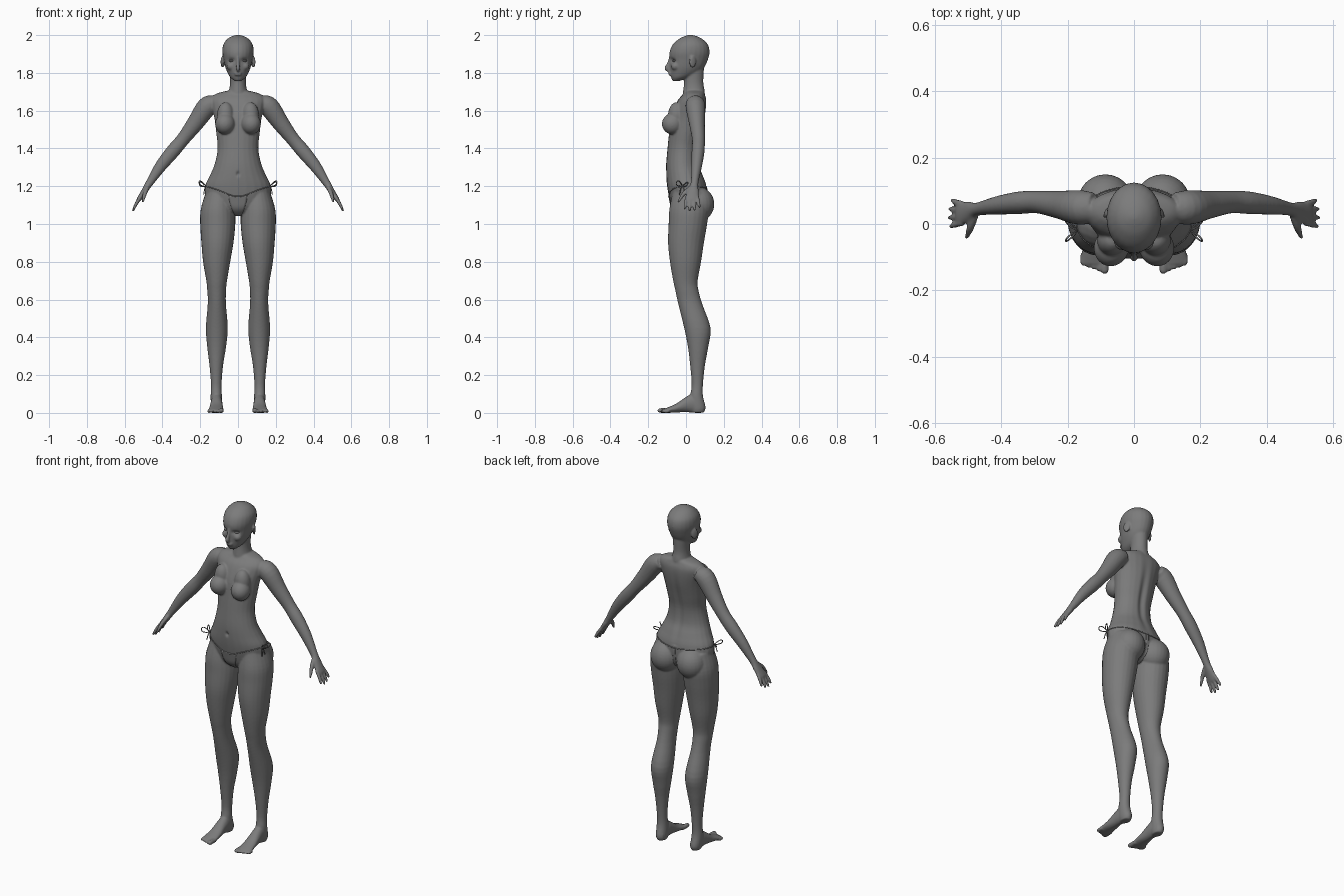
import bpy, bmesh, math
from mathutils import Vector, Matrix
from mathutils.bvhtree import BVHTree

cube = bpy.data.objects.get("Cube")
if cube:
    bpy.data.objects.remove(cube, do_unlink=True)

grey = bpy.data.materials.new("mid grey")
grey.use_nodes = True
grey.diffuse_color = (0.2, 0.2, 0.2, 1)
grey.node_tree.nodes["Principled BSDF"].inputs["Base Color"].default_value = grey.diffuse_color

X, Y, Z = Vector((1, 0, 0)), Vector((0, 1, 0)), Vector((0, 0, 1))
SEG, STEPS = 24, 4


def add_object(name, data):
    obj = bpy.data.objects.new(name, data)
    bpy.context.collection.objects.link(obj)
    data.materials.append(grey)
    return obj


def spline(rows):
    """Smooth curve through rows of numbers."""
    pts = [Vector(r) for r in rows]
    pts = [pts[0] * 2 - pts[1]] + pts + [pts[-1] * 2 - pts[-2]]
    out = []
    for p, q, r, s in zip(pts, pts[1:], pts[2:], pts[3:]):
        for k in range(STEPS):
            t = k / STEPS
            out.append(q + (r - p) * (t / 2) + (p * 2 - q * 5 + r * 4 - s) * (t * t / 2)
                       + (q * 3 - p - r * 3 + s) * (t ** 3 / 2))
    return out + [pts[-2]]


def skin(bm, rings):
    """Closed tube from rings of (centre, half axis, half axis)."""
    loops = []
    for c, u, v in rings:
        angles = [math.tau * i / SEG for i in range(SEG)]
        loops.append([bm.verts.new(c + u * math.cos(a) + v * math.sin(a)) for a in angles])
    for lo, hi in zip(loops, loops[1:]):
        for i in range(SEG):
            j = (i + 1) % SEG
            bm.faces.new((lo[i], lo[j], hi[j], hi[i]))
    bm.faces.new(loops[0][::-1])
    bm.faces.new(loops[-1])


def stack(bm, rows):
    """Level slices: z, centre x, half width, front y, back y."""
    skin(bm, [(Vector((x, (f + b) / 2, z)), X * w, Y * ((b - f) / 2))
              for z, x, w, f, b in spline(rows)])


def slices(bm, rows):
    """Upright slices: y, centre x, half width, bottom z, top z."""
    skin(bm, [(Vector((x, y, (lo + hi) / 2)), X * w, Z * ((hi - lo) / 2))
              for y, x, w, lo, hi in spline(rows)])


def limb(bm, rows):
    """Tube along a path: x, y, z, thickness, depth."""
    pts = spline(rows)
    rings = []
    for i, p in enumerate(pts):
        t = (pts[min(i + 1, len(pts) - 1)] - pts[max(i - 1, 0)]).to_3d().normalized()
        u = t.cross(Y).normalized()
        rings.append((p.to_3d(), u * p[3], u.cross(t) * p[4]))
    skin(bm, rings)


def ball(bm, centre, radii, turn=0):
    m = Matrix.Translation(centre) @ Matrix.Rotation(turn, 4, "Z") @ Matrix.Diagonal((*radii, 1))
    bmesh.ops.create_uvsphere(bm, u_segments=24, v_segments=16, radius=1, matrix=m)


# Parts of the left side, mirrored below
bm = bmesh.new()
# leg
stack(bm, [(1.17, .1, .07, -.07, .1), (1.08, .107, .09, -.088, .12), (1, .107, .093, -.092, .112),
           (.9, .109, .085, -.095, .095), (.8, .113, .072, -.085, .08), (.7, .113, .055, -.068, .062),
           (.65, .113, .05, -.057, .066), (.58, .112, .048, -.042, .085), (.45, .112, .058, -.01, .13),
           (.35, .113, .05, .01, .118), (.25, .115, .036, .022, .1), (.15, .115, .028, .03, .09),
           (.09, .115, .03, .022, .09), (.03, .113, .03, .02, .104), (.002, .112, .024, .03, .095)])
# foot and toes
slices(bm, [(.09, .112, .024, 0, .06), (.04, .113, .03, 0, .1), (0, .114, .032, .004, .085),
            (-.05, .115, .037, .002, .05), (-.1, .117, .042, 0, .028), (-.12, .118, .036, .002, .02)])
for i in range(5):
    x, r, tip = .088 + .0165 * i, (.0125 if i == 0 else .0085), -.15 + .006 * i
    slices(bm, [(-.09, x, r, 0, 2 * r), (tip + .012, x, r, 0, 2 * r), (tip, x, r / 2, r / 2, r * 1.5)])
# arm and palm
limb(bm, [(.12, .05, 1.645, .04, .045), (.165, .05, 1.62, .053, .052), (.225, .058, 1.535, .045, .042),
          (.29, .066, 1.45, .036, .034), (.345, .064, 1.385, .037, .034), (.41, .056, 1.305, .031, .028),
          (.47, .045, 1.215, .02, .02), (.495, .038, 1.175, .016, .03), (.525, .03, 1.13, .012, .036),
          (.53, .03, 1.12, .008, .034)])
# fingers and thumb
for i, reach in enumerate((.058, .068, .063, .048)):
    y, fan = .003 + .019 * i, (i - 1.4) * .008
    limb(bm, [(.515, y, 1.145, .009, .009), (.528 + reach * .2, y + fan / 2, 1.135 - reach / 2, .009, .009),
              (.53 + reach * .4, y + fan, 1.135 - reach, .006, .006)])
limb(bm, [(.48, .025, 1.19, .011, .014), (.493, -.012, 1.16, .011, .011), (.505, -.042, 1.115, .006, .006)])
# chest, seat, ear and cheek
ball(bm, (.068, -.07, 1.53), (.053, .058, .056), .25)
ball(bm, (.066, -.05, 1.575), (.045, .045, .07))
ball(bm, (.086, .066, 1.105), (.084, .084, .09))
ball(bm, (.082, .035, 1.858), (.007, .02, .032), .45)
ball(bm, (.036, -.055, 1.835), (.024, .024, .022))
bmesh.ops.recalc_face_normals(bm, faces=bm.faces)
dup = bmesh.ops.duplicate(bm, geom=bm.verts[:] + bm.edges[:] + bm.faces[:])["geom"]
for v in dup:
    if isinstance(v, bmesh.types.BMVert):
        v.co.x *= -1

# torso
stack(bm, [(1.045, 0, .03, -.04, .05), (1.08, 0, .11, -.075, .09), (1.13, 0, .168, -.088, .11),
           (1.2, 0, .174, -.1, .11), (1.26, 0, .147, -.105, .09), (1.32, 0, .123, -.105, .068),
           (1.4, 0, .108, -.098, .066), (1.48, 0, .115, -.09, .082), (1.56, 0, .125, -.08, .1),
           (1.62, 0, .14, -.06, .108), (1.66, 0, .145, -.04, .108), (1.688, 0, .12, -.015, .1),
           (1.705, 0, .06, -.005, .095)])
# neck
stack(bm, [(1.65, 0, .07, -.02, .1), (1.7, 0, .05, -.016, .1), (1.75, 0, .042, -.01, .092),
           (1.82, 0, .045, -.01, .095)])
# head
stack(bm, [(1.757, 0, .018, -.07, -.035), (1.775, 0, .04, -.079, .02), (1.8, 0, .055, -.084, .07),
           (1.83, 0, .067, -.086, .098), (1.87, 0, .076, -.086, .116), (1.91, 0, .083, -.087, .125),
           (1.95, 0, .078, -.07, .116), (1.98, 0, .056, -.037, .086), (1.995, 0, .03, -.006, .055),
           (2.001, 0, .008, .015, .03)])
# nose and lips
limb(bm, [(0, -.082, 1.885, .006, .008), (0, -.093, 1.85, .008, .008), (0, -.101, 1.825, .011, .013),
          (0, -.088, 1.812, .008, .011)])
for z in (1.79, 1.799):
    ball(bm, (0, -.083, z), (.021, .011, .005))
bmesh.ops.recalc_face_normals(bm, faces=bm.faces)

# Fuse all parts into one smooth skin
mesh = bpy.data.meshes.new("rough_body")
bm.to_mesh(mesh)
bm.free()
rough = add_object("rough_body", mesh)
remesh = rough.modifiers.new("fuse", "REMESH")
remesh.mode, remesh.voxel_size = "VOXEL", .005
soften = rough.modifiers.new("soften", "SMOOTH")
soften.factor, soften.iterations = .5, 5
deps = bpy.context.evaluated_depsgraph_get()
skin_mesh = bpy.data.meshes.new_from_object(rough.evaluated_get(deps))
bpy.data.objects.remove(rough, do_unlink=True)
skin_mesh.materials.clear()
body = add_object("body", skin_mesh)


def dent(co, centre, size, depth):
    d = sum(((a - b) / s) ** 2 for a, b, s in zip(co, centre, size))
    return depth * math.exp(-d)


# eye sockets, navel and spine groove
for v in skin_mesh.vertices:
    co = v.co
    if co.y < 0:
        mirrored = (abs(co.x), co.y, co.z)
        co.y += dent(mirrored, (.034, -.07, 1.866), (.017, .04, .011), .013)
        co.y += dent(co, (0, -.105, 1.265), (.008, .04, .012), .01)
    elif co.z > 1.2:
        co.y -= dent(co, (0, .09, 1.42), (.018, .1, .17), .012)
skin_mesh.shade_smooth()
tree = BVHTree.FromPolygons([v.co for v in skin_mesh.vertices], [p.vertices for p in skin_mesh.polygons])


def on_skin(start, target, lift):
    way = (target - start).normalized()
    hit = tree.ray_cast(start, way)[0]
    return (hit or target) - way * lift


# eyes
for side, label in ((1, "left"), (-1, "right")):
    bm = bmesh.new()
    ball(bm, (side * .034, -.058, 1.865), (.014, .014, .0075), -side * .3)
    eye = bpy.data.meshes.new(label + "_eye")
    bm.to_mesh(eye)
    bm.free()
    eye.shade_smooth()
    add_object(label + "_eye", eye)


def cord(name, points, closed):
    curve = bpy.data.curves.new(name, "CURVE")
    curve.dimensions, curve.bevel_depth, curve.bevel_resolution = "3D", .0025, 1
    line = curve.splines.new("POLY")
    line.points.add(len(points) - 1)
    for p, co in zip(line.points, points):
        p.co = (*co, 1)
    line.use_cyclic_u = closed
    return add_object(name, curve)


# waist cord
ring = []
for i in range(96):
    a = math.tau * i / 96
    s = math.sin(a)
    z = 1.2 - (.055 if s < 0 else .015) * s * s
    ring.append(on_skin(Vector((.35 * math.cos(a), .35 * s, z)), Vector((0, .01, z)), .001))
cord("waist_cord", ring, True)

# side bows: two loops and two tails each
for side, label in ((1, "left"), (-1, "right")):
    knot = on_skin(Vector((side * .35, -.02, 1.2)), Vector((0, -.02, 1.2)), .002)
    for n, (dy, dz) in enumerate(((-.03, .022), (.03, .014))):
        loop = []
        for i in range(20):
            a = math.pi * i / 20
            r, w = math.sin(a), math.sin(2 * a) * .011
            loop.append(knot + Vector((side * .036 * r, dy * r + w / 2, dz * r + w)))
        cord(f"{label}_bow_loop_{n}", loop, True)
        tail = [knot + Vector((side * .012 * t, dy * .5 * t, -.045 * t * t)) for t in (0, .3, .6, 1)]
        cord(f"{label}_bow_tail_{n}", tail, False)

# cloth panel passing from the front cord to the back cord
bm = bmesh.new()
centre, rows = Vector((0, .02, 1.15)), []
for i in range(41):
    a = math.pi * i / 40
    width = .009 + .04 * max(0, math.cos(a)) ** 2
    row = []
    for k in range(-4, 5):
        c = centre + X * (width * k / 4) + Z * (.035 * i / 40)
        out = Vector((0, -math.cos(a), -math.sin(a)))
        row.append(bm.verts.new(on_skin(c + out * .3, c, .002)))
    rows.append(row)
for lo, hi in zip(rows, rows[1:]):
    for k in range(8):
        bm.faces.new((lo[k], lo[k + 1], hi[k + 1], hi[k]))
bmesh.ops.recalc_face_normals(bm, faces=bm.faces)
panel = bpy.data.meshes.new("cloth_panel")
bm.to_mesh(panel)
bm.free()
panel.shade_smooth()
add_object("cloth_panel", panel).modifiers.new("thickness", "SOLIDIFY").thickness = .003
